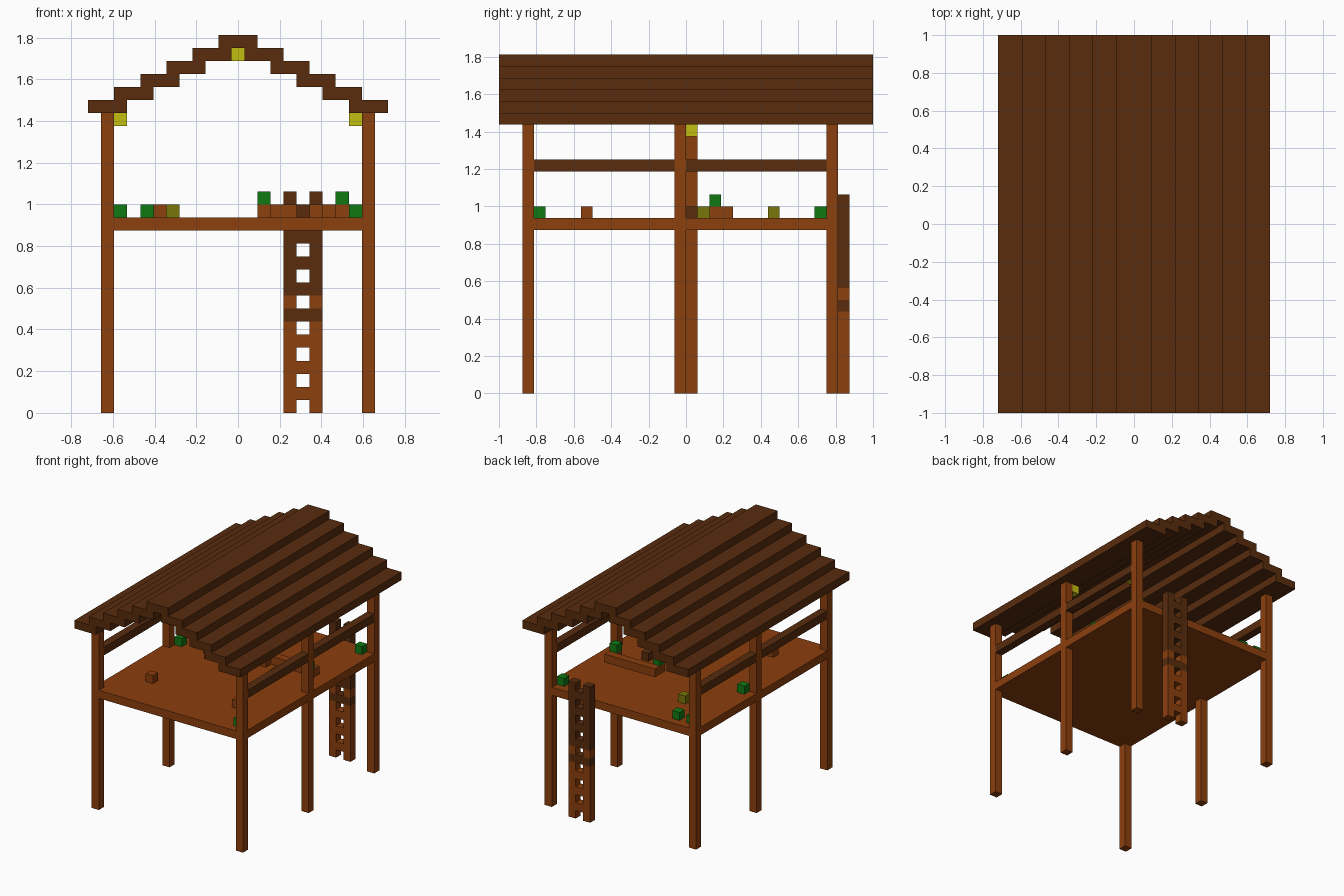
import bpy
import bmesh

if "Cube" in bpy.data.objects:
    bpy.data.objects.remove(bpy.data.objects["Cube"])

V = 1 / 16          # size of one block
CX, CY = 11.5, 16   # block grid centre


def material(name, color):
    m = bpy.data.materials.new(name)
    m.use_nodes = True
    m.diffuse_color = (*color, 1)
    bsdf = next(n for n in m.node_tree.nodes if n.type == "BSDF_PRINCIPLED")
    bsdf.inputs["Base Color"].default_value = (*color, 1)
    return m


BROWN = material("warm brown wood", (0.26, 0.05, 0.004))
DARK = material("dark brown wood", (0.10, 0.025, 0.004))
GREEN = material("leaf green", (0.005, 0.19, 0.006))
YELLOW = material("lamp yellow", (0.55, 0.52, 0.006))
OLIVE = material("olive", (0.19, 0.18, 0.003))


def boxes(name, mat, parts):
    """One object from blocks given as grid corner (x, y, z) and size."""
    bm = bmesh.new()
    for corner, size in parts:
        verts = bmesh.ops.create_cube(bm, size=1)["verts"]
        for v in verts:
            p = [c + (k + 0.5) * s for c, k, s in zip(corner, v.co, size)]
            v.co = ((p[0] - CX) * V, (p[1] - CY) * V, p[2] * V)
    mesh = bpy.data.meshes.new(name)
    bm.to_mesh(mesh)
    bm.free()
    mesh.materials.append(mat)
    ob = bpy.data.objects.new(name, mesh)
    bpy.context.collection.objects.link(ob)
    return ob


def blocks(name, mat, cells):
    return boxes(name, mat, [(c, (1, 1, 1)) for c in cells])


# Posts, with the middle pair staggered, and rails between them
FRONT, BACK = 2, 28
for side, x, mid in (("right", 1, 16), ("left", 21, 15)):
    for label, y in (("front", FRONT), ("middle", mid), ("back", BACK)):
        boxes(f"{side}_{label}_post", BROWN, [((x, y, 0), (1, 1, 23))])
    boxes(f"{side}_rails", DARK, [
        ((x, a + 1, 19), (1, b - a - 1, 1))
        for a, b in ((FRONT, mid), (mid, BACK))])

# Raised floor
boxes("floor", BROWN, [((1, FRONT, 14), (21, 27, 1))])

# Stepped plank roof
for i in range(6):
    for side, x in (("right", 2 * i), ("left", 20 - 2 * i)):
        if side == "right" or i < 5:
            label = "ridge" if i == 5 else f"{side}_{i + 1}"
            boxes(f"roof_plank_{label}", DARK, [((x, 0, 23 + i), (3, 32, 1))])

# Ladder in two woods: warm below, dark above, one warm band
LADDER_Y = 29


def ladder(name, mat, z0, z1):
    parts = [((x, LADDER_Y, z0), (1, 1, z1 - z0)) for x in (15, 17)]
    parts += [((16, LADDER_Y, z), (1, 1, 1)) for z in range(z0, z1)
              if z % 2 and z < 16]
    boxes(name, mat, parts)


ladder("ladder_lower", BROWN, 0, 7)
ladder("ladder_joint", DARK, 7, 8)
ladder("ladder_band", BROWN, 8, 9)
ladder("ladder_upper", DARK, 9, 17)

# Counter with two short arms, plants on the arms
boxes("counter", BROWN, [((13, 19, 15), (7, 1, 1))])
blocks("counter_arms", BROWN, [(13, 18, 15), (19, 18, 15)])
blocks("counter_plants", GREEN, [(13, 18, 16), (19, 18, 16)])

# Loose furniture and plants on the floor
blocks("brown_stools", BROWN, [(5, 7, 15), (17, 7, 15)])
blocks("dark_stool", DARK, [(16, 16, 15)])
blocks("olive_stools", OLIVE, [(6, 17, 15), (6, 23, 15)])
blocks("floor_plants", GREEN, [(2, 17, 15), (2, 27, 15), (4, 27, 15),
                               (20, 27, 15), (20, 3, 15)])

# Lamps under the eaves and the ridge
blocks("lamps", YELLOW, [(2, 16, 22), (20, 15, 22), (11, 15, 27)])
